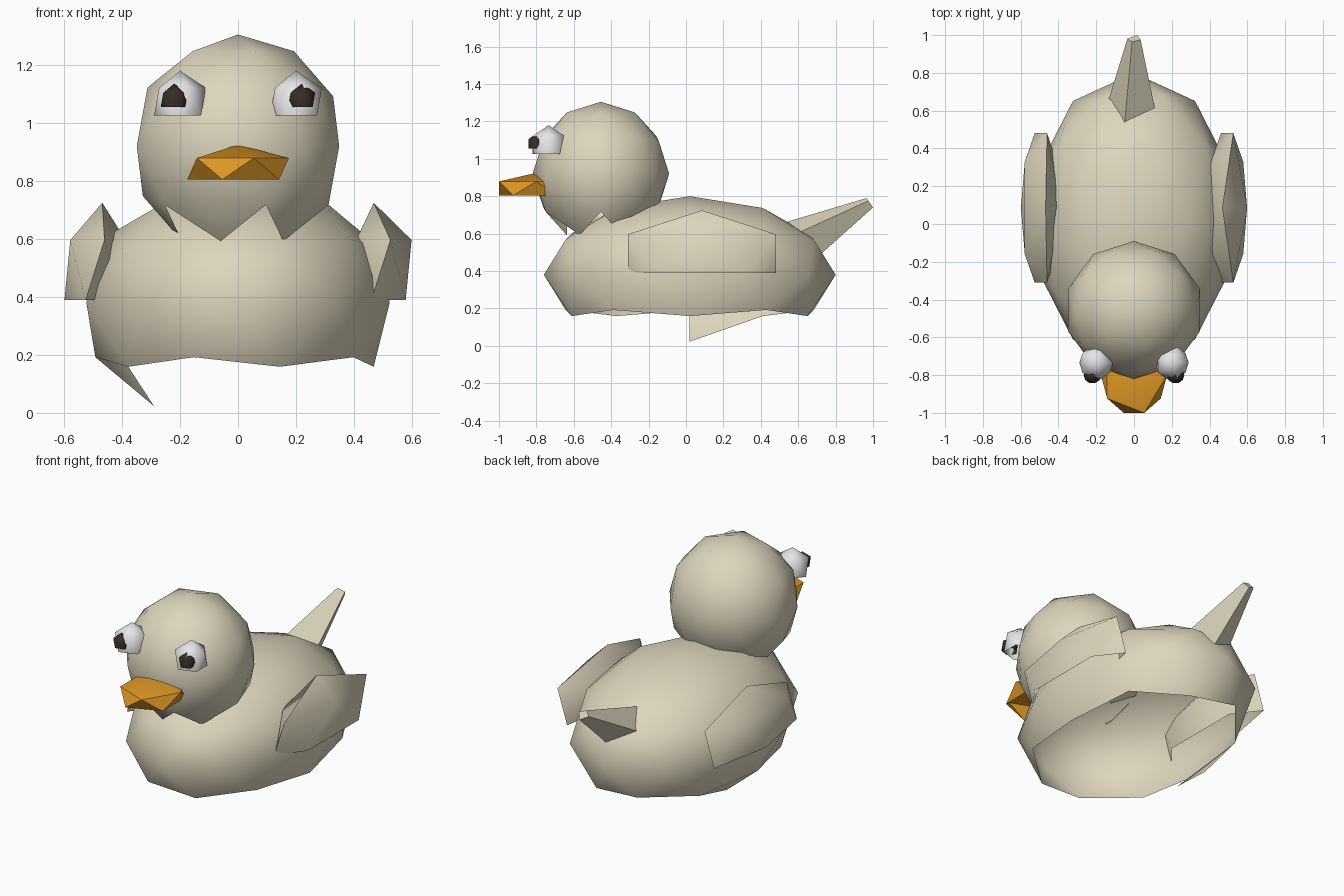
import bpy, bmesh, math

if "Cube" in bpy.data.objects:
    bpy.data.objects.remove(bpy.data.objects["Cube"])


def mat(name, rgb):
    m = bpy.data.materials.new(name)
    m.diffuse_color = (*rgb, 1)
    m.use_nodes = True
    m.node_tree.nodes["Principled BSDF"].inputs["Base Color"].default_value = m.diffuse_color
    return m


CREAM = mat("cream", (0.72, 0.67, 0.51))
ORANGE = mat("orange", (0.73, 0.31, 0.018))
WHITE = mat("white", (0.80, 0.80, 0.81))
DARK = mat("dark_brown", (0.035, 0.025, 0.018))


def finish(name, bm, material, angle):
    me = bpy.data.meshes.new(name)
    bm.to_mesh(me)
    bm.free()
    me.materials.append(material)
    ob = bpy.data.objects.new(name, me)
    bpy.context.collection.objects.link(ob)
    bpy.ops.object.select_all(action='DESELECT')
    ob.select_set(True)
    bpy.context.view_layer.objects.active = ob
    bpy.ops.object.shade_smooth_by_angle(angle=math.radians(angle))


def low_verts(face):
    return sum(v.co.z < -0.6 for v in face.verts)


def shell(name, centre, radii, subdiv, material, angle,
          remove=lambda f: low_verts(f) > 0, lean=0.0):
    """Scaled icosphere with its lower cap cut away; lean shifts the top point in x."""
    bm = bmesh.new()
    bmesh.ops.create_icosphere(bm, subdivisions=subdiv, radius=1)
    bmesh.ops.delete(bm, geom=[f for f in bm.faces if remove(f)], context='FACES')
    for v in bm.verts:
        shift = lean if v.co.z > 0.99 else 0
        v.co = [c + r * p for c, r, p in zip(centre, radii, v.co)]
        v.co.x += shift
    finish(name, bm, material, angle)


def below_rim(face):
    """Everything under the rim, except one loose triangle on the left."""
    c = face.calc_center_median()
    return low_verts(face) > 0 and not (low_verts(face) == 1 and c.x < -0.6 and c.y > 0.01)


# Body: open below, one pointed face left hanging
shell("body", (0, 0.02, 0.38), (0.55, 0.78, 0.42), 2, CREAM, 80, below_rim)

# Head: open at the neck with a five-pointed edge
shell("head", (0, -0.455, 0.92), (0.367, 0.365, 0.385), 2, CREAM, 80,
      lambda f: low_verts(f) > 1)

# Beak
shell("beak", (0, -0.80, 0.842), (0.196, 0.235, 0.083), 1, ORANGE, 40)

# Eyes, pupils and wings on both sides
for side, label in ((-1, "left"), (1, "right")):
    shell(label + "_eye", (side * 0.20, -0.735, 1.073), (0.10, 0.10, 0.107), 1, WHITE, 80)
    shell(label + "_pupil", (side * 0.22, -0.80, 1.08), (0.052, 0.05, 0.055), 1, DARK, 80)
    shell(label + "_wing", (side * 0.493, 0.085, 0.493), (0.118, 0.465, 0.2315), 1, CREAM, 60,
          lean=-side * 0.025)

# Tail: tapering four-sided spike
base = [(-0.05, 0.53, 0.66), (0.115, 0.59, 0.60), (0.03, 0.72, 0.49), (-0.14, 0.64, 0.57)]
tip = [(-0.01, 0.965, 0.79), (0.035, 0.975, 0.775), (0.015, 1.0, 0.74), (-0.035, 0.98, 0.765)]
bm = bmesh.new()
b = [bm.verts.new(p) for p in base]
t = [bm.verts.new(p) for p in tip]
bm.faces.new(b)
bm.faces.new(t)
for i in range(4):
    j = (i + 1) % 4
    bm.faces.new((b[i], b[j], t[j], t[i]))
bmesh.ops.recalc_face_normals(bm, faces=bm.faces)
finish("tail", bm, CREAM, 30)
